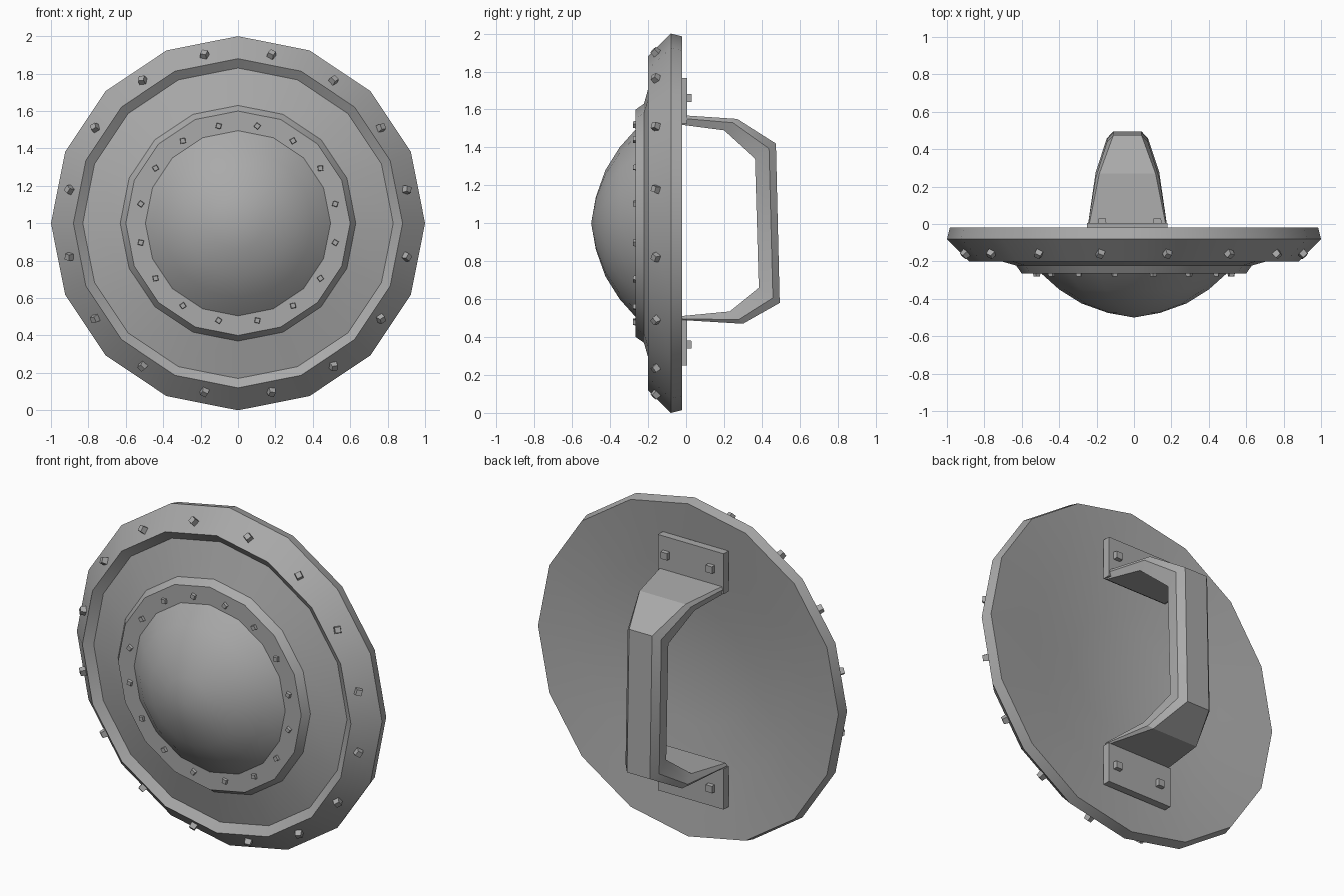
import bpy, bmesh, math
from mathutils import Matrix, Vector

cube = bpy.data.objects.get("Cube")
if cube:
    bpy.data.objects.remove(cube, do_unlink=True)

SIDES = 16
MID_X = -0.035          # the handle sits slightly off centre

metal = bpy.data.materials.new("grey_metal")
metal.use_nodes = True
GREY = (0.4, 0.4, 0.4, 1)
metal.diffuse_color = GREY
metal.node_tree.nodes["Principled BSDF"].inputs["Base Color"].default_value = GREY


def finish(name, bm, angle=30):
    bmesh.ops.recalc_face_normals(bm, faces=bm.faces)
    mesh = bpy.data.meshes.new(name)
    bm.to_mesh(mesh)
    bm.free()
    mesh.materials.append(metal)
    obj = bpy.data.objects.new(name, mesh)
    bpy.context.collection.objects.link(obj)
    bpy.ops.object.select_all(action='DESELECT')
    obj.select_set(True)
    bpy.context.view_layer.objects.active = obj
    bpy.ops.object.shade_smooth_by_angle(angle=math.radians(angle))
    return obj


def lathe(name, profile, angle=30):
    """Spin (radius, y) points about the y axis through z = 1."""
    bm = bmesh.new()
    rings = []
    for r, y in profile:
        count = SIDES if r > 0 else 1
        turns = [math.tau * i / SIDES for i in range(count)]
        rings.append([bm.verts.new((r * math.cos(t), y, 1 + r * math.sin(t))) for t in turns])
    for a, b in zip(rings, rings[1:]):
        for i in range(SIDES):
            j = (i + 1) % SIDES
            quad = [a[i % len(a)], a[j % len(a)], b[j % len(b)], b[i % len(b)]]
            bm.faces.new(list(dict.fromkeys(quad)))
    return finish(name, bm, angle)


def add_stud(bm, place, size, height, taper=0.75):
    """Tapered square peg along local z."""
    bmesh.ops.create_cone(bm, cap_ends=True, segments=4, radius1=size * 0.707,
                          radius2=size * 0.707 * taper, depth=height, matrix=place)


def stud_ring(name, radius, y, size, height, lean):
    bm = bmesh.new()
    for i in range(SIDES):
        t = math.tau * (i + 0.5) / SIDES
        out = Vector((math.cos(t), 0, math.sin(t)))
        normal = (out * math.sin(lean) + Vector((0, -math.cos(lean), 0))).normalized()
        twist = Matrix.Rotation(0.5 + 0.4 * i, 4, 'Z')
        turn = normal.to_track_quat('Z', 'Y').to_matrix().to_4x4()
        centre = out * radius + Vector((0, y, 1))
        add_stud(bm, Matrix.Translation(centre) @ turn @ twist, size, height)
    return finish(name, bm)


# Shield body: dished back, bevelled rim, recessed face, raised boss collar
lathe("shield_body", [
    (0, -0.12), (0.35, -0.1), (0.65, -0.06), (0.985, -0.02), (1.0, -0.08),
    (0.88, -0.2), (0.83, -0.165), (0.63, -0.222), (0.6, -0.265), (0.48, -0.265)])

# Central dome
lathe("central_dome", [(0.495, -0.265), (0.4, -0.35), (0.28, -0.425), (0.14, -0.475), (0, -0.5)], 40)

# Rivets on the rim and the collar
stud_ring("rim_rivets", 0.915, -0.155, 0.042, 0.05, math.radians(45))
stud_ring("collar_rivets", 0.53, -0.265, 0.032, 0.03, 0)

# Handle: bent strap swept through chamfered sections
# outer (y, z), inner (y, z), half width, half width of the outer face
STATIONS = [
    ((-0.03, 1.57), (-0.03, 1.52), 0.215, 0.21),
    ((0.27, 1.55), (0.2, 1.49), 0.17, 0.15),
    ((0.475, 1.42), (0.365, 1.34), 0.11, 0.075),
    ((0.495, 0.58), (0.385, 0.66), 0.11, 0.075),
    ((0.3, 0.47), (0.23, 0.535), 0.17, 0.15),
    ((-0.03, 0.49), (-0.03, 0.51), 0.215, 0.21),
]
bm = bmesh.new()
loops = []
for (oy, oz), (iy, iz), half, face in STATIONS:
    my, mz = oy + (iy - oy) * 0.33, oz + (iz - oz) * 0.33
    section = [(face, oy, oz), (half, my, mz), (half * 0.95, iy, iz),
               (-half * 0.95, iy, iz), (-half, my, mz), (-face, oy, oz)]
    loops.append([bm.verts.new((MID_X + x, y, z)) for x, y, z in section])
for a, b in zip(loops, loops[1:]):
    for i in range(len(a)):
        j = (i + 1) % len(a)
        bm.faces.new((a[i], a[j], b[j], b[i]))
bm.faces.new(loops[0])
bm.faces.new(loops[-1])
finish("handle", bm, 25)

# Mounting plates with two bolts each
for name, z, bolt_z in (("upper", 1.645, 1.66), ("lower", 0.37, 0.36)):
    bm = bmesh.new()
    place = Matrix.Translation((MID_X, -0.017, z)) @ Matrix.Diagonal((0.43, 0.045, 0.24, 1))
    bmesh.ops.create_cube(bm, size=1, matrix=place)
    finish(name + "_mounting_plate", bm)
    bm = bmesh.new()
    for x in (-0.17, 0.125):
        turn = Matrix.Rotation(-math.pi / 2, 4, 'X') @ Matrix.Rotation(math.pi / 4, 4, 'Z')
        add_stud(bm, Matrix.Translation((x, 0.012, bolt_z)) @ turn, 0.045, 0.035, 0.9)
    finish(name + "_plate_bolts", bm)
